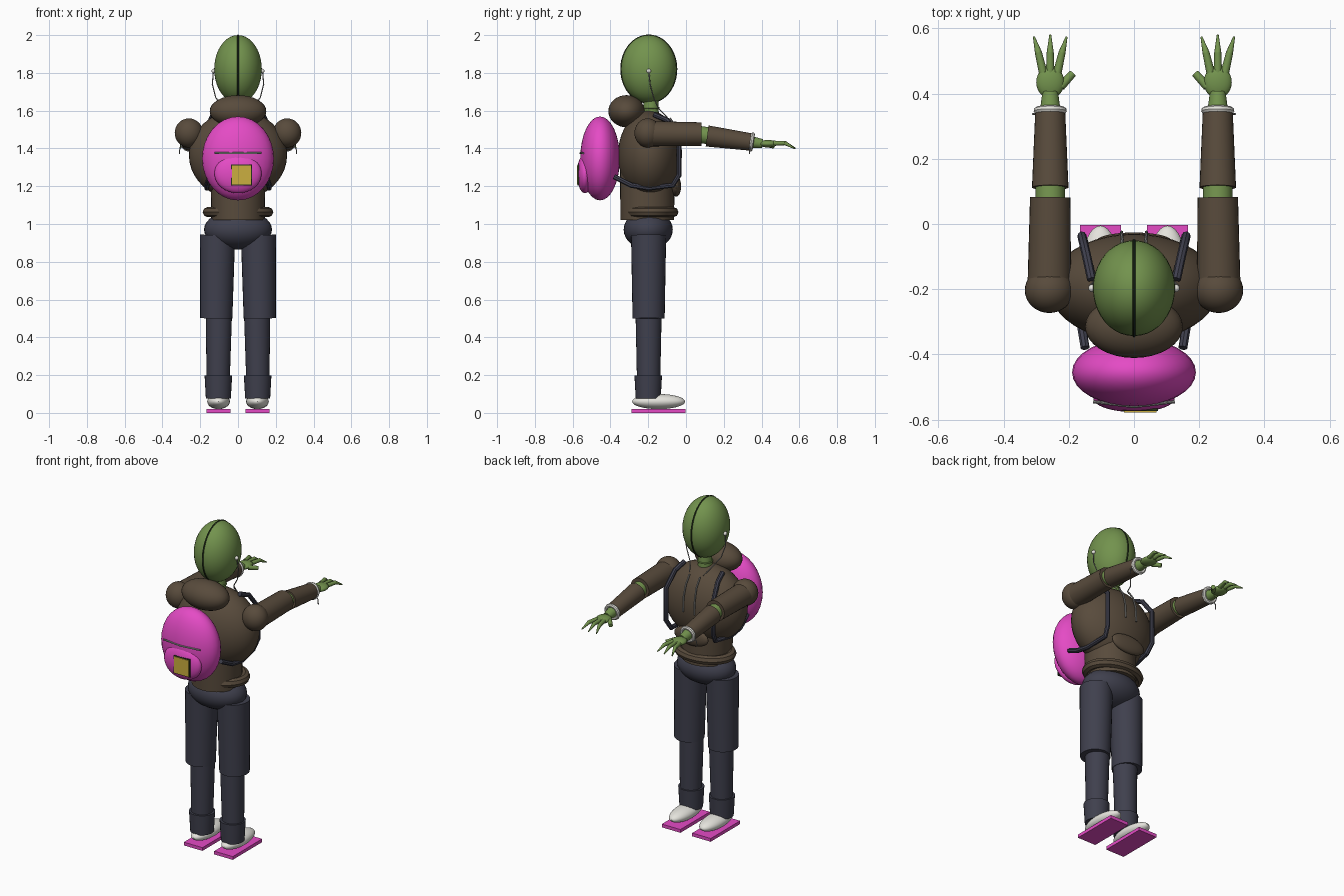
import bpy, bmesh, math
from mathutils import Vector, Matrix

if "Cube" in bpy.data.objects:
    bpy.data.objects.remove(bpy.data.objects["Cube"])


def material(name, r, g, b):
    m = bpy.data.materials.new(name)
    m.diffuse_color = (r, g, b, 1)
    m.use_nodes = True
    m.node_tree.nodes["Principled BSDF"].inputs["Base Color"].default_value = m.diffuse_color
    return m


GREEN = material("skin green", 0.17, 0.29, 0.075)
DARK = material("dark seam", 0.02, 0.035, 0.012)
BROWN = material("jacket brown", 0.098, 0.07, 0.045)
NAVY = material("trouser navy", 0.05, 0.051, 0.075)
PINK = material("pack pink", 0.78, 0.07, 0.56)
WHITE = material("off white", 0.78, 0.77, 0.72)
YELLOW = material("patch yellow", 0.6, 0.43, 0.05)
GREY = material("metal grey", 0.28, 0.28, 0.27)


def finish(name, bm, mat):
    me = bpy.data.meshes.new(name)
    bm.to_mesh(me)
    bm.free()
    me.materials.append(mat)
    ob = bpy.data.objects.new(name, me)
    bpy.context.collection.objects.link(ob)
    return ob


def ball(name, c, r, mat, seg=32):
    bm = bmesh.new()
    bmesh.ops.create_uvsphere(bm, u_segments=seg, v_segments=seg // 2, radius=1,
                              matrix=Matrix.Translation(c) @ Matrix.Diagonal((*r, 1)))
    return finish(name, bm, mat)


def box(name, lo, hi, mat):
    lo, hi = Vector(lo), Vector(hi)
    bm = bmesh.new()
    bmesh.ops.create_cube(bm, size=1, matrix=Matrix.Translation((lo + hi) / 2)
                          @ Matrix.Diagonal((*(hi - lo), 1)))
    return finish(name, bm, mat)


def rod(name, a, b, ra, rb, mat, seg=28, sx=1, sy=1):
    """Tapered cylinder from a to b, optionally squashed across its section."""
    a, b = Vector(a), Vector(b)
    d = b - a
    rot = d.to_track_quat('Z', 'Y').to_matrix().to_4x4()
    bm = bmesh.new()
    bmesh.ops.create_cone(bm, cap_ends=True, segments=seg, radius1=ra, radius2=rb, depth=d.length,
                          matrix=Matrix.Translation((a + b) / 2) @ rot @ Matrix.Diagonal((sx, sy, 1, 1)))
    return finish(name, bm, mat)


def tube(name, pts, r, mat, closed=False):
    cu = bpy.data.curves.new(name, 'CURVE')
    cu.dimensions = '3D'
    cu.bevel_depth = r
    cu.bevel_resolution = 2
    cu.use_fill_caps = True
    sp = cu.splines.new('POLY')
    sp.points.add(len(pts) - 1)
    for p, co in zip(sp.points, pts):
        p.co = (*co, 1)
    sp.use_cyclic_u = closed
    cu.materials.append(mat)
    ob = bpy.data.objects.new(name, cu)
    bpy.context.collection.objects.link(ob)
    return ob


def ring(c, u, v, n=48):
    c, u, v = Vector(c), Vector(u), Vector(v)
    return [c + u * math.cos(2 * math.pi * i / n) + v * math.sin(2 * math.pi * i / n) for i in range(n)]


# Head, seam and neck
ball("head", (0, -0.197, 1.82), (0.126, 0.147, 0.18), GREEN, 40)
tube("head_seam", ring((0, -0.197, 1.82), (0, 0.146, 0), (0, 0, 0.178)), 0.005, DARK, True)
rod("neck", (0, -0.185, 1.56), (0, -0.185, 1.67), 0.042, 0.038, GREEN)
tube("neck_fold", ring((0, -0.185, 1.615), (0.04, 0, 0), (0, 0.04, 0), 24), 0.005, GREEN, True)

# Jacket
ball("torso", (0, -0.195, 1.365), (0.26, 0.165, 0.235), BROWN, 40)
ball("hood", (0, -0.315, 1.597), (0.15, 0.096, 0.085), BROWN)
rod("jacket_waist", (0, -0.205, 1.02), (0, -0.205, 1.32), 0.142, 0.145, BROWN, 32)
tube("jacket_hem", ring((0, -0.185, 1.063), (0.16, 0, 0), (0, 0.118, 0)), 0.027, BROWN, True)
ball("front_pocket", (0, -0.052, 1.2), (0.115, 0.026, 0.055), BROWN)

# Hips
ball("hips", (0, -0.2, 0.97), (0.18, 0.13, 0.105), NAVY)

# Backpack
ball("backpack", (0, -0.455, 1.347), (0.19, 0.105, 0.222), PINK)
ball("pack_pocket", (0, -0.535, 1.267), (0.125, 0.042, 0.104), PINK)
tube("pack_zip", [(-0.125, -0.545, 1.375), (0, -0.56, 1.375), (0.125, -0.545, 1.375)], 0.005, GREY)
box("patch_border", (-0.036, -0.574, 1.204), (0.074, -0.566, 1.314), DARK)
box("patch", (-0.031, -0.578, 1.209), (0.069, -0.573, 1.309), YELLOW)

# Paired parts
for s, side in ((1, "right"), (-1, "left")):
    def P(x, y, z):
        return (s * x, y, z)

    # Leg and foot
    rod("thigh_" + side, P(0.115, -0.198, 0.5), P(0.108, -0.198, 0.942), 0.085, 0.093, NAVY)
    rod("shin_" + side, P(0.105, -0.198, 0.19), P(0.101, -0.198, 0.52), 0.062, 0.069, NAVY)
    rod("trouser_cuff_" + side, P(0.104, -0.2, 0.075), P(0.104, -0.2, 0.198), 0.066, 0.073, NAVY)
    ball("shoe_" + side, P(0.103, -0.145, 0.06), (0.06, 0.14, 0.04), WHITE)
    box("sole_" + side, (s * 0.103 - 0.063, -0.288, 0), (s * 0.103 + 0.063, -0.003, 0.02), PINK)

    # Arm
    ball("shoulder_" + side, P(0.26, -0.203, 1.482), (0.075, 0.07, 0.077), BROWN)
    rod("upper_arm_" + side, P(0.26, -0.2, 1.478), P(0.257, 0.082, 1.476), 0.067, 0.062, BROWN)
    rod("elbow_" + side, P(0.257, 0.07, 1.474), P(0.257, 0.13, 1.466), 0.045, 0.045, GREEN)
    rod("forearm_" + side, P(0.257, 0.112, 1.466), P(0.257, 0.345, 1.434), 0.056, 0.046, BROWN)
    tube("sleeve_cuff_" + side, ring(P(0.257, 0.348, 1.434), (0.04, 0, 0), (0, 0.006, 0.04), 28),
         0.011, WHITE, True)
    tube("cuff_cord_" + side, [P(0.295, 0.34, 1.41), P(0.308, 0.337, 1.4), P(0.31, 0.337, 1.37)],
         0.003, GREY)

    # Hand with three fingers and a thumb
    rod("wrist_" + side, P(0.257, 0.33, 1.436), P(0.257, 0.405, 1.425), 0.034, 0.024, GREEN)
    ball("palm_" + side, P(0.257, 0.435, 1.425), (0.043, 0.05, 0.02), GREEN, 24)
    for i, dx in enumerate((-1, 0, 1)):
        a = P(0.257 + 0.022 * dx, 0.465, 1.428)
        b = P(0.257 + 0.036 * dx, 0.525, 1.428)
        c = P(0.257 + 0.05 * dx, 0.574 + 0.006 * (dx == 0), 1.4)
        rod(f"finger_base_{i}_{side}", a, b, 0.013, 0.011, GREEN, 12)
        ball(f"knuckle_{i}_{side}", b, (0.011,) * 3, GREEN, 12)
        rod(f"finger_tip_{i}_{side}", b, c, 0.011, 0.003, GREEN, 12)
    rod("thumb_" + side, P(0.225, 0.422, 1.422), P(0.188, 0.462, 1.412), 0.014, 0.012, GREEN, 12)

    # Pack strap, hood string and earphone
    tube("strap_" + side, [P(0.13, -0.17, 1.58), P(0.145, -0.1, 1.55), P(0.16, -0.036, 1.46),
                           P(0.16, -0.036, 1.26), P(0.15, -0.07, 1.205), P(0.165, -0.2, 1.19),
                           P(0.165, -0.29, 1.205), P(0.15, -0.38, 1.25)], 0.014, NAVY)
    tube("hood_string_" + side, [P(0.035, -0.085, 1.56), P(0.036, -0.05, 1.51), P(0.038, -0.03, 1.44),
                                 P(0.038, -0.025, 1.35)], 0.005, GREY)
    ball("earphone_" + side, P(0.128, -0.197, 1.81), (0.012,) * 3, WHITE, 16)
    tube("earphone_cord_" + side, [P(0.13, -0.197, 1.81), P(0.136, -0.19, 1.74), P(0.118, -0.172, 1.67),
                                   P(0.075, -0.145, 1.61), P(0.045, -0.1, 1.565)], 0.003, GREY)

# Convert tubes to meshes and smooth everything except sharp edges
bpy.ops.object.select_all(action='SELECT')
bpy.context.view_layer.objects.active = bpy.data.objects["head"]
bpy.ops.object.convert(target='MESH')
bpy.ops.object.shade_smooth_by_angle(angle=math.radians(35))
